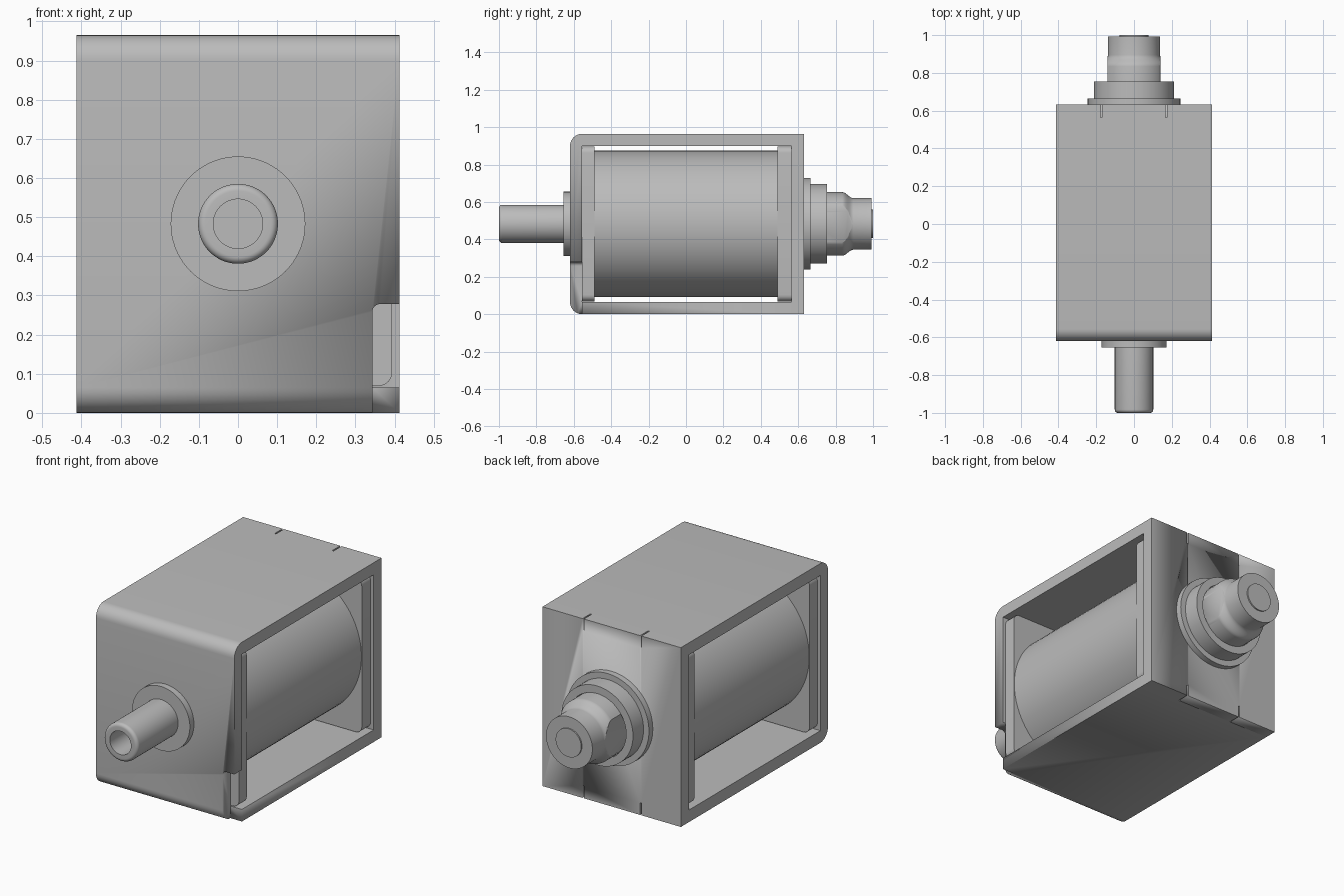
import bpy, bmesh, math
from mathutils import Matrix

if "Cube" in bpy.data.objects:
    bpy.data.objects.remove(bpy.data.objects["Cube"], do_unlink=True)

AXIS_Z = 0.483   # height of the shaft axis
HALF_W = 0.412   # half width of the frame
TOP = 0.965
WALL = 0.065

steel = bpy.data.materials.new("plain grey")
steel.use_nodes = True
grey = (0.5, 0.5, 0.5, 1)
steel.diffuse_color = grey
steel.node_tree.nodes["Principled BSDF"].inputs["Base Color"].default_value = grey


def finish(name, bm, smooth=True):
    bmesh.ops.recalc_face_normals(bm, faces=bm.faces)
    mesh = bpy.data.meshes.new(name)
    bm.to_mesh(mesh)
    bm.free()
    mesh.materials.append(steel)
    obj = bpy.data.objects.new(name, mesh)
    bpy.context.collection.objects.link(obj)
    if smooth:
        bpy.ops.object.select_all(action='DESELECT')
        obj.select_set(True)
        bpy.context.view_layer.objects.active = obj
        bpy.ops.object.shade_smooth_by_angle(angle=math.radians(30))
    return obj


def box(name, x, y, z, radius=0, smooth=True):
    """Box between limits, optionally with the edges along y rounded."""
    bm = bmesh.new()
    bmesh.ops.create_cube(bm, size=1)
    for v in bm.verts:
        v.co = [lim[0] if c < 0 else lim[1] for c, lim in zip(v.co, (x, y, z))]
    if radius:
        along_y = [e for e in bm.edges
                   if abs(e.verts[0].co.y - e.verts[1].co.y) > 1e-4]
        bmesh.ops.bevel(bm, geom=along_y, offset=radius, segments=6,
                        profile=0.5, affect='EDGES')
    return finish(name, bm, smooth)


def lathe(name, profile, closed=False):
    """Spin (radius, y) points round the shaft axis."""
    bm = bmesh.new()
    verts = [bm.verts.new((r, y, 0)) for r, y in profile]
    edges = [bm.edges.new(p) for p in zip(verts, verts[1:])]
    if closed:
        edges.append(bm.edges.new((verts[-1], verts[0])))
    bmesh.ops.spin(bm, geom=verts + edges, cent=(0, 0, 0), axis=(0, 1, 0),
                   angle=math.tau, steps=72, use_merge=False)
    bmesh.ops.remove_doubles(bm, verts=bm.verts, dist=1e-5)
    bmesh.ops.transform(bm, matrix=Matrix.Translation((0, 0, AXIS_Z)), verts=bm.verts)
    return finish(name, bm)


def cut(obj, cutter, operation='DIFFERENCE'):
    mod = obj.modifiers.new(cutter.name, 'BOOLEAN')
    mod.object = cutter
    mod.operation = operation
    mod.solver = 'EXACT'
    cutter.hide_render = True
    cutter.hide_set(True)
    cutter.display_type = 'WIRE'


def arc(cy, cz, r, start, end, n=8):
    return [(cy + r * math.cos(a), cz + r * math.sin(a))
            for a in (math.radians(start + (end - start) * i / n) for i in range(n + 1))]


# U-shaped frame: rounded front bends, open sides
front, back, inner = -0.62, 0.565, -0.555
outline = [(back, TOP)] + arc(front + WALL, TOP - WALL, WALL, 90, 180)
outline += arc(front + WALL, WALL, WALL, 180, 270)
outline += [(back, 0), (back, WALL), (inner, WALL), (inner, TOP - WALL), (back, TOP - WALL)]
bm = bmesh.new()
face = bm.faces.new([bm.verts.new((-HALF_W, y, z)) for y, z in outline])
side = bmesh.ops.extrude_face_region(bm, geom=[face])
bmesh.ops.translate(bm, vec=(2 * HALF_W, 0, 0),
                    verts=[v for v in side["geom"] if isinstance(v, bmesh.types.BMVert)])
frame = finish("frame", bm)

# Wire notch in the lower left corner of the front wall
cut(frame, box("notch_cutter", (0.343, 0.6), (-0.8, inner), (-0.2, 0.278), 0.02))

# Back plate with thin slots beside its tabs
plate = box("back_plate", (-HALF_W, HALF_W), (back, 0.632), (0, TOP))
for x in (-0.173, 0.17):
    for label, z in (("lower", (-0.1, WALL)), ("upper", (TOP - WALL, 1.1))):
        cut(plate, box(label + "_slot_cutter", (x - 0.004, x + 0.004), (0.5, 0.7), z))

# Bobbin flanges and coil
for name, y in (("front_flange", (inner, -0.488)), ("back_flange", (0.49, back))):
    box(name, (-0.394, 0.394), y, (WALL + 0.004, TOP - WALL - 0.002), 0.035)
lathe("coil", [(0, -0.488), (0.392, -0.488), (0.392, 0.49), (0, 0.49)])

# Front collar and hollow push rod
lathe("front_collar", [(0, -0.60), (0.172, -0.60), (0.172, -0.655), (0, -0.655)])
lip = [(0.084 + 0.018 * math.sin(a), -0.982 - 0.018 * math.cos(a))
       for a in (math.radians(15 * i) for i in range(7))]
lathe("push_rod", [(0, -0.80), (0.063, -0.80), (0.063, -1.0)] + lip
      + [(0.102, -0.60), (0, -0.60)])

# Rear washer and bushing
lathe("rear_washer", [(0.172, 0.62), (0.245, 0.62), (0.245, 0.665), (0.172, 0.665)], True)
lathe("rear_bushing", [(0.172, 0.62), (0.213, 0.62), (0.213, 0.755), (0.172, 0.755)], True)

# Plunger with a curved shoulder, two side flats and a small end boss
shoulder = [(0.154 + 0.016 * math.cos(math.pi * t / 8), 0.835 + 0.06 * t / 8)
            for t in range(9)]
plunger = lathe("plunger", [(0, 0.60), (0.17, 0.60)] + shoulder
                + [(0.138, 0.993), (0.076, 0.993), (0.076, 1.0), (0, 1.0)])
for name, x in (("right_flat_cutter", (-0.5, -0.139)), ("left_flat_cutter", (0.139, 0.5))):
    cut(plunger, box(name, x, (0.5, 1.2), (0, 1)))
